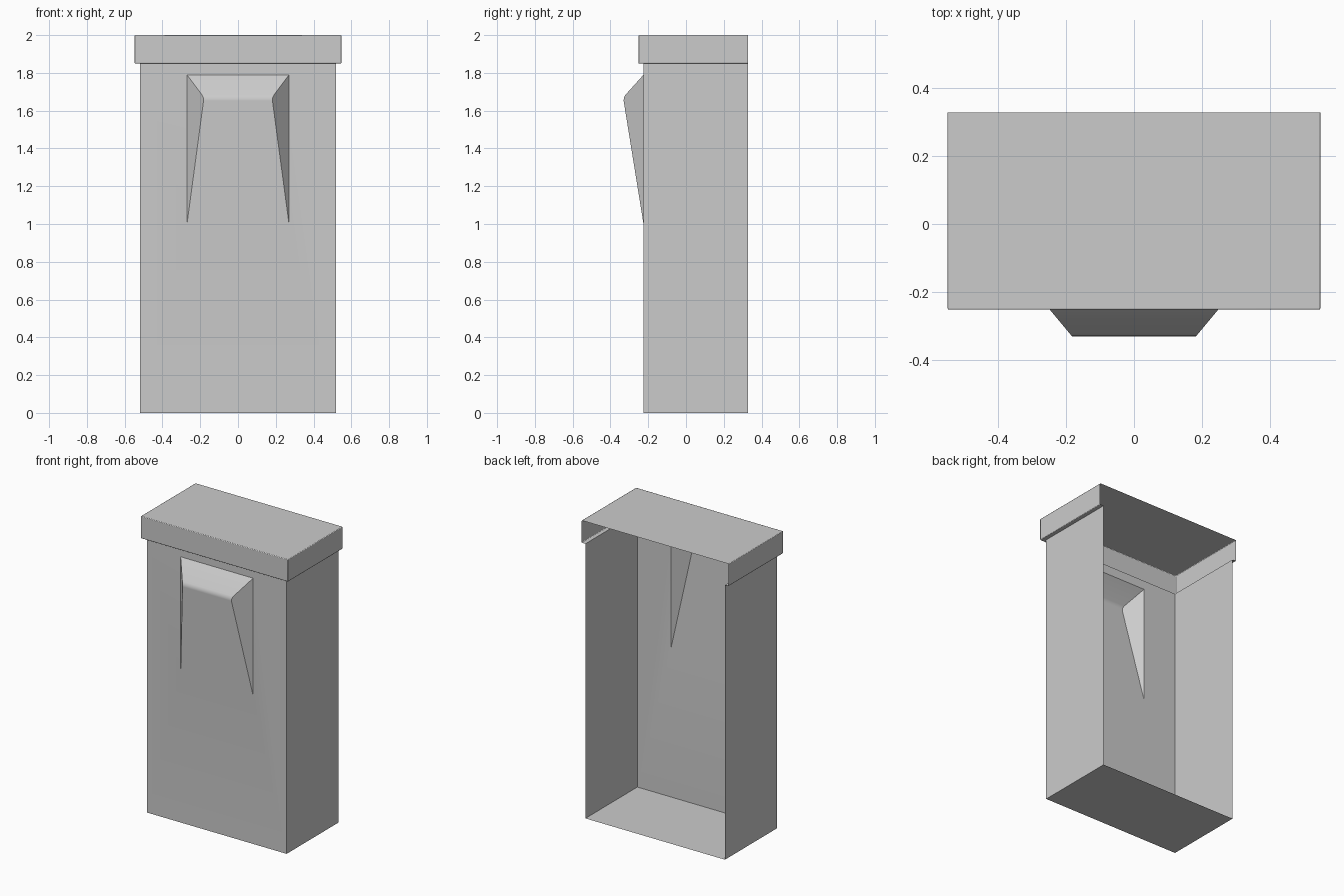
import bpy, bmesh

if "Cube" in bpy.data.objects:
    bpy.data.objects.remove(bpy.data.objects["Cube"])

BACK, FRONT = 0.328, -0.225


def make_object(name, bm, bevel=0.0):
    bmesh.ops.remove_doubles(bm, verts=bm.verts, dist=1e-5)
    bmesh.ops.recalc_face_normals(bm, faces=bm.faces)
    # open shell: make the front faces look outwards
    front = min(bm.faces, key=lambda f: f.calc_center_median().y)
    if front.normal.y > 0:
        bmesh.ops.reverse_faces(bm, faces=bm.faces)
    mesh = bpy.data.meshes.new(name)
    bm.to_mesh(mesh)
    bm.free()
    obj = bpy.data.objects.new(name, mesh)
    bpy.context.collection.objects.link(obj)
    if bevel:
        mod = obj.modifiers.new("soft_edges", 'BEVEL')
        mod.width, mod.segments = bevel, 2
        mod.limit_method, mod.angle_limit = 'ANGLE', 1.2
    bpy.ops.object.select_all(action='DESELECT')
    obj.select_set(True)
    bpy.context.view_layer.objects.active = obj
    bpy.ops.object.shade_smooth_by_angle(angle=0.5)
    return obj


def rect(bm, w, z0, z1, y):
    return [bm.verts.new((x, y, z)) for x, z in ((-w, z0), (w, z0), (w, z1), (-w, z1))]


def ring(bm, a, b):
    for i in range(4):
        j = (i + 1) % 4
        bm.faces.new((a[i], a[j], b[j], b[i]))


# Open-backed body: floor, sides and front panel with a pushed-out hood
bm = bmesh.new()
back = rect(bm, 0.52, 0, 1.85, BACK)
front = rect(bm, 0.52, 0, 1.85, FRONT)
for i in (0, 1, 3):
    j = (i + 1) % 4
    bm.faces.new((back[i], back[j], front[j], front[i]))
base = rect(bm, 0.27, 1.0, 1.79, FRONT)
ring(bm, front, base)
left = bm.verts.new((-0.18, -0.333, 1.67))
right = bm.verts.new((0.18, -0.333, 1.67))
bm.faces.new((base[0], base[1], right, left))
bm.faces.new((base[3], left, right, base[2]))
bm.faces.new((base[1], base[2], right))
bm.faces.new((base[0], left, base[3]))
crest = bm.edges.get((left, right))
bmesh.ops.bevel(bm, geom=[crest], offset=0.018, segments=2, profile=0.5, affect='EDGES')
make_object("body_shell", bm)

# Overhanging open-backed lid with a ledge that steps in to the body
bm = bmesh.new()
outline = lambda w, y, z: [bm.verts.new(p) for p in ((-w, BACK, z), (-w, y, z), (w, y, z), (w, BACK, z))]
inner = outline(0.52, FRONT, 1.85)
lower = outline(0.548, -0.252, 1.85)
upper = outline(0.548, -0.252, 2.0)
for a, b in ((inner, lower), (lower, upper)):
    for i in range(3):
        bm.faces.new((a[i], a[i + 1], b[i + 1], b[i]))
bm.faces.new(upper)
make_object("lid", bm, 0.004)
